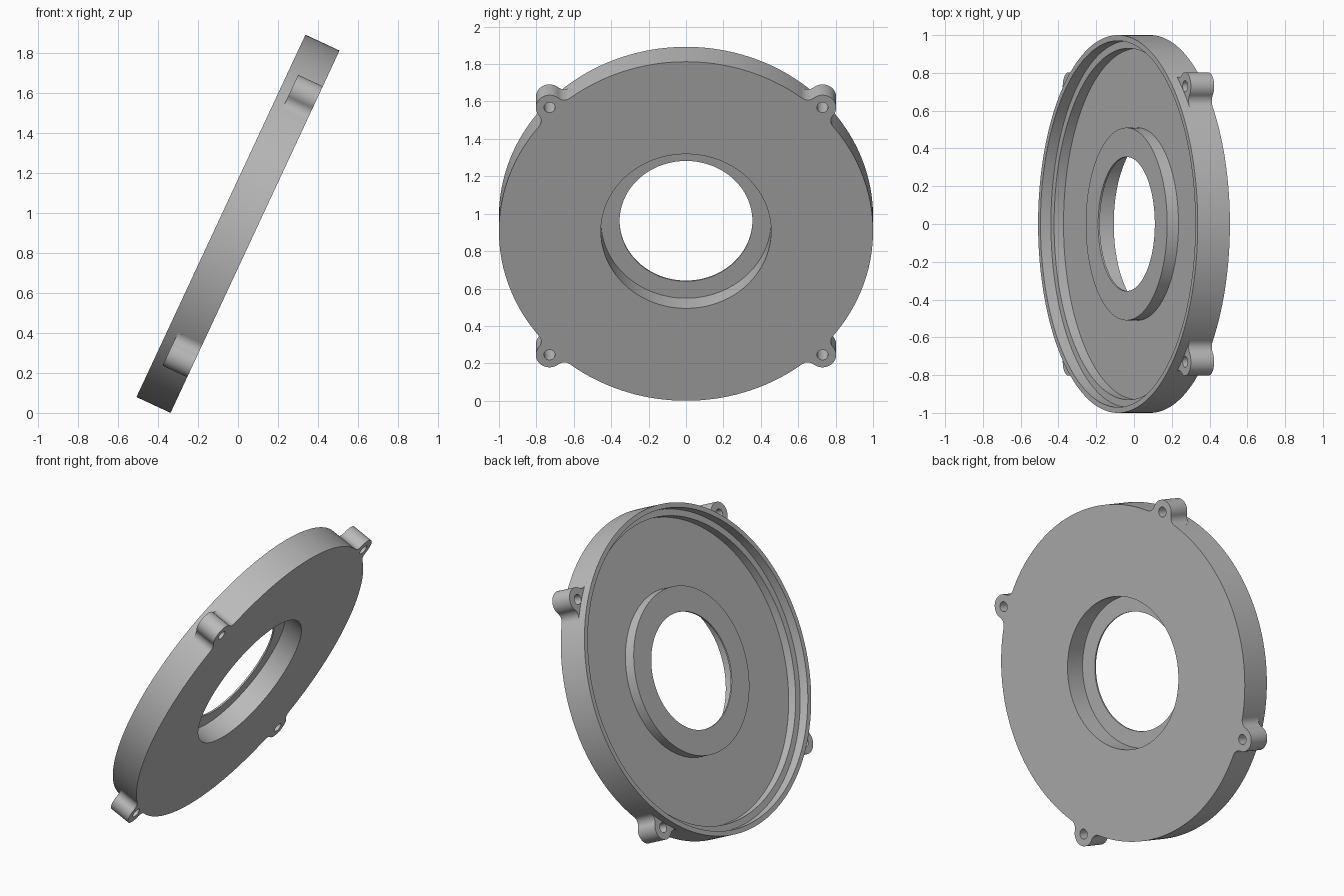
import bpy, bmesh
from math import sin, cos, pi, acos, atan2, radians, hypot
from mathutils import Matrix, Vector

cube = bpy.data.objects.get("Cube")
if cube:
    bpy.data.objects.remove(cube, do_unlink=True)

# Plain grey metal
metal = bpy.data.materials.new("grey_metal")
metal.use_nodes = True
GREY = (0.5, 0.5, 0.5, 1)
metal.diffuse_color = GREY
metal.node_tree.nodes["Principled BSDF"].inputs["Base Color"].default_value = GREY

# Tilted frame: local x is sideways, local y runs up the disc, local z is the disc axis
TILT = radians(25)
HALF = 0.094
SIDE = Vector((0, 1, 0))
UP = Vector((sin(TILT), 0, cos(TILT)))
AXIS = SIDE.cross(UP)
FRAME = Matrix((SIDE, UP, AXIS)).transposed().to_4x4()
FRAME.translation = (0, 0, cos(TILT) + HALF * sin(TILT))


def finish(bm, name):
    bmesh.ops.recalc_face_normals(bm, faces=bm.faces)
    mesh = bpy.data.meshes.new(name)
    bm.to_mesh(mesh)
    bm.free()
    mesh.materials.append(metal)
    ob = bpy.data.objects.new(name, mesh)
    bpy.context.collection.objects.link(ob)
    ob.matrix_world = FRAME
    bpy.ops.object.select_all(action='DESELECT')
    ob.select_set(True)
    bpy.context.view_layer.objects.active = ob
    bpy.ops.object.shade_smooth_by_angle(angle=radians(30))
    return ob


def lathe(name, profile, steps=256):
    bm = bmesh.new()
    rings = [[bm.verts.new((r * cos(2 * pi * i / steps), r * sin(2 * pi * i / steps), z))
              for i in range(steps)] for r, z in profile]
    for k, ring in enumerate(rings):
        nxt = rings[(k + 1) % len(rings)]
        for i in range(steps):
            j = (i + 1) % steps
            bm.faces.new((ring[i], ring[j], nxt[j], nxt[i]))
    return finish(bm, name)


def arc(cx, cy, r, a, b, n):
    return [(cx + r * cos(a + (b - a) * i / n), cy + r * sin(a + (b - a) * i / n))
            for i in range(n + 1)]


# Cover plate: flat outer face with a counterbore, recessed inner face with stepped rim and hub
FLOOR, HUB, LEDGE, BORE = 0.022, -0.044, -0.033, -0.034
lathe("cover_plate", [
    (0.355, BORE), (0.455, BORE), (0.455, HALF), (1, HALF),
    (1, -HALF), (0.97, -HALF), (0.97, LEDGE), (0.93, LEDGE),
    (0.93, FLOOR), (0.51, FLOOR), (0.51, HUB), (0.355, HUB)])

# Mounting ears: round boss blended into the rim by fillets, with a bolt hole
DIST, EAR, FILLET, HOLE, EAR_BACK = 1.032, 0.073, 0.05, 0.03, -0.042


def ear(name, angle):
    reach = 1 + FILLET
    spread = acos((DIST**2 + reach**2 - (EAR + FILLET)**2) / (2 * DIST * reach))
    fx, fy = reach * cos(spread), reach * sin(spread)
    to_ear = atan2(-fy, DIST - fx)
    out = atan2(fy, fx - DIST)
    upper = arc(fx, fy, FILLET, to_ear, spread - pi, 10)
    lower = [(x, -y) for x, y in reversed(upper)]
    boss = arc(DIST, 0, EAR, -out, out, 40)
    rim = arc(0, 0, 0.998, spread, -spread, 12)
    outline = boss + upper[1:] + rim + lower[:-1]
    hole = arc(DIST, 0, HOLE, 0, 2 * pi, 32)[:-1]

    bm = bmesh.new()
    for loop in (outline, hole):
        vs = [bm.verts.new((x, y, EAR_BACK)) for x, y in loop]
        for i, v in enumerate(vs):
            bm.edges.new((v, vs[(i + 1) % len(vs)]))
    bmesh.ops.triangle_fill(bm, use_beauty=True, edges=bm.edges[:])
    top = bmesh.ops.extrude_face_region(bm, geom=bm.faces[:], use_keep_orig=True)["geom"]
    bmesh.ops.translate(bm, vec=(0, 0, HALF - EAR_BACK),
                        verts=[g for g in top if isinstance(g, bmesh.types.BMVert)])
    bmesh.ops.rotate(bm, verts=bm.verts, matrix=Matrix.Rotation(angle, 3, 'Z'))
    return finish(bm, name)


for i, name in enumerate(("upper_left", "upper_right", "lower_right", "lower_left")):
    ear(name + "_ear", pi / 4 + i * pi / 2)
